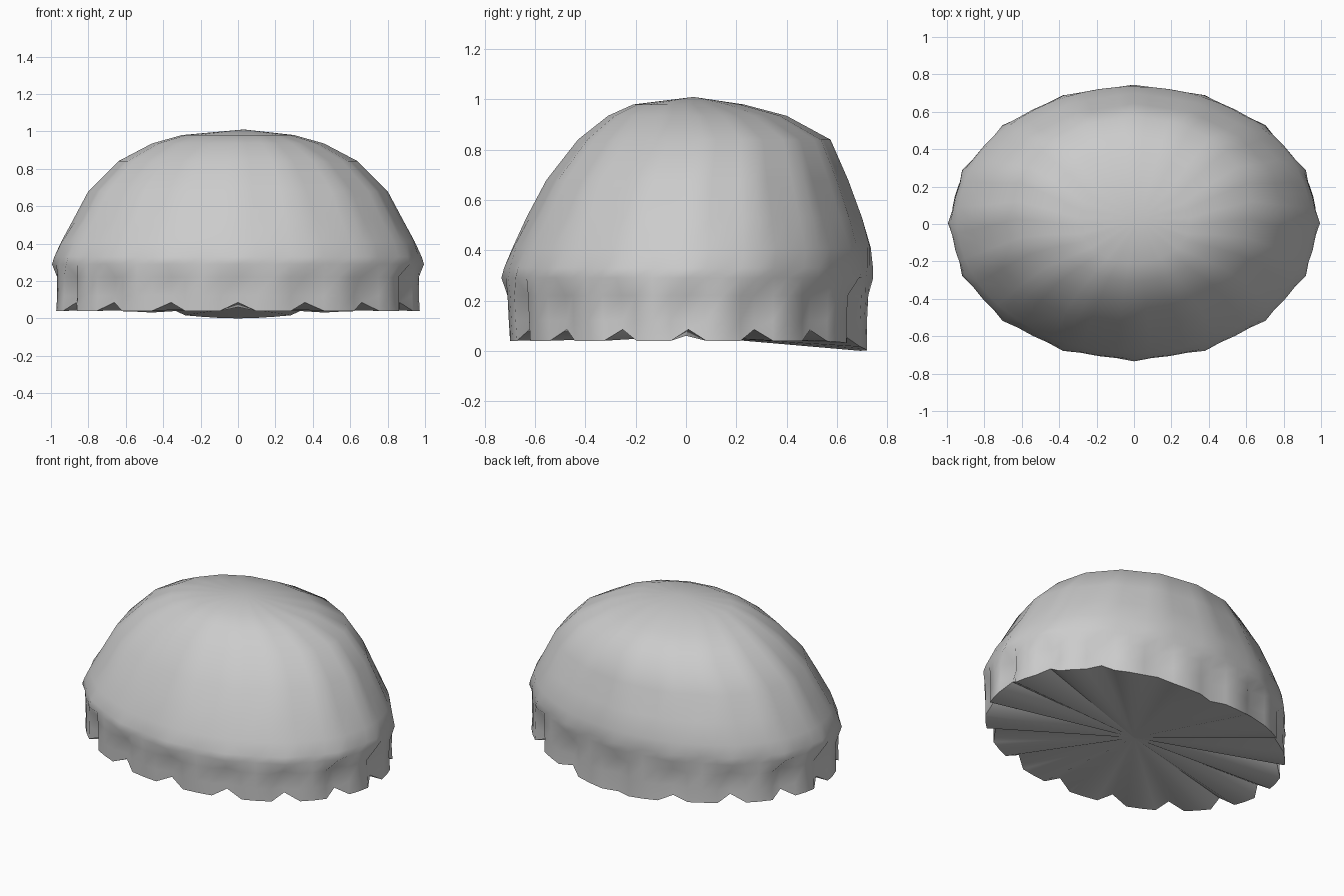
import bpy, bmesh
from math import sin, cos, pi

if "Cube" in bpy.data.objects:
    bpy.data.objects.remove(bpy.data.objects["Cube"])

LOBES = 16          # scallops around the skirt
SUB = 4             # columns per scallop
N = LOBES * SUB

# dome and skirt rings: height, half width, front depth, back depth
RINGS = [
    (0.04, 0.965, 0.695, 0.715),
    (0.12, 0.96, 0.70, 0.715),
    (0.22, 0.96, 0.705, 0.72),
    (0.29, 0.975, 0.72, 0.73),
    (0.33, 0.97, 0.715, 0.735),
    (0.41, 0.945, 0.69, 0.735),
    (0.53, 0.88, 0.635, 0.70),
    (0.68, 0.80, 0.555, 0.645),
    (0.84, 0.64, 0.43, 0.575),
    (0.935, 0.46, 0.31, 0.40),
    (0.98, 0.30, 0.21, 0.23),
]
# how far the pleats (pinches between scallops) push each lower ring in or out
PINCH = [-0.03, -0.035, -0.035, 0.02, 0.012]


def ring_point(i, j):
    z, rx, front, back = RINGS[i]
    # upper rings are chords between coarse columns, giving a faceted outline
    k, f = divmod(j, SUB)

    def on(c):
        a = 2 * pi * c / LOBES
        ry = (front + back) / 2
        return rx * sin(a), (back - front) / 2 - ry * cos(a)
    if i > 5:
        p, q = on(k), on(k + 1)
        x, y = [u + (v - u) * f / SUB for u, v in zip(p, q)]
    else:
        x, y = on(j / SUB)
    a = 2 * pi * j / N
    pleat = max(0.0, cos(LOBES * a)) ** 1.5     # 1 at each pinch
    if i < len(PINCH):
        s = 1 + PINCH[i] * pleat
        if i < 3:
            s += 0.012 * (1 - pleat)
        x, y = x * s, y * s
    if i == 0:
        rear = max(0.0, -cos(a)) ** 12          # rim dips at the back
        z += 0.045 * pleat * (1 - rear) - 0.04 * rear
    return x, y, z


bm = bmesh.new()
rings = [[bm.verts.new(ring_point(i, j)) for j in range(N)]
         for i in range(len(RINGS))]
for lo, hi in zip(rings, rings[1:]):
    for j in range(N):
        m = (j + 1) % N
        bm.faces.new((lo[j], lo[m], hi[m], hi[j]))

# crown and underside close to a centre point
crown = bm.verts.new((0.03, 0.03, 1.01))
base = bm.verts.new((0, 0, 0.06))
for j in range(N):
    m = (j + 1) % N
    bm.faces.new((rings[-1][j], rings[-1][m], crown))
    bm.faces.new((rings[0][m], rings[0][j], base))
bmesh.ops.recalc_face_normals(bm, faces=bm.faces)

mesh = bpy.data.meshes.new("pleated_cap")
bm.to_mesh(mesh)
bm.free()
cap = bpy.data.objects.new("pleated_cap", mesh)
bpy.context.collection.objects.link(cap)
bpy.context.view_layer.objects.active = cap
cap.select_set(True)
bpy.ops.object.shade_smooth_by_angle(angle=pi / 3)
